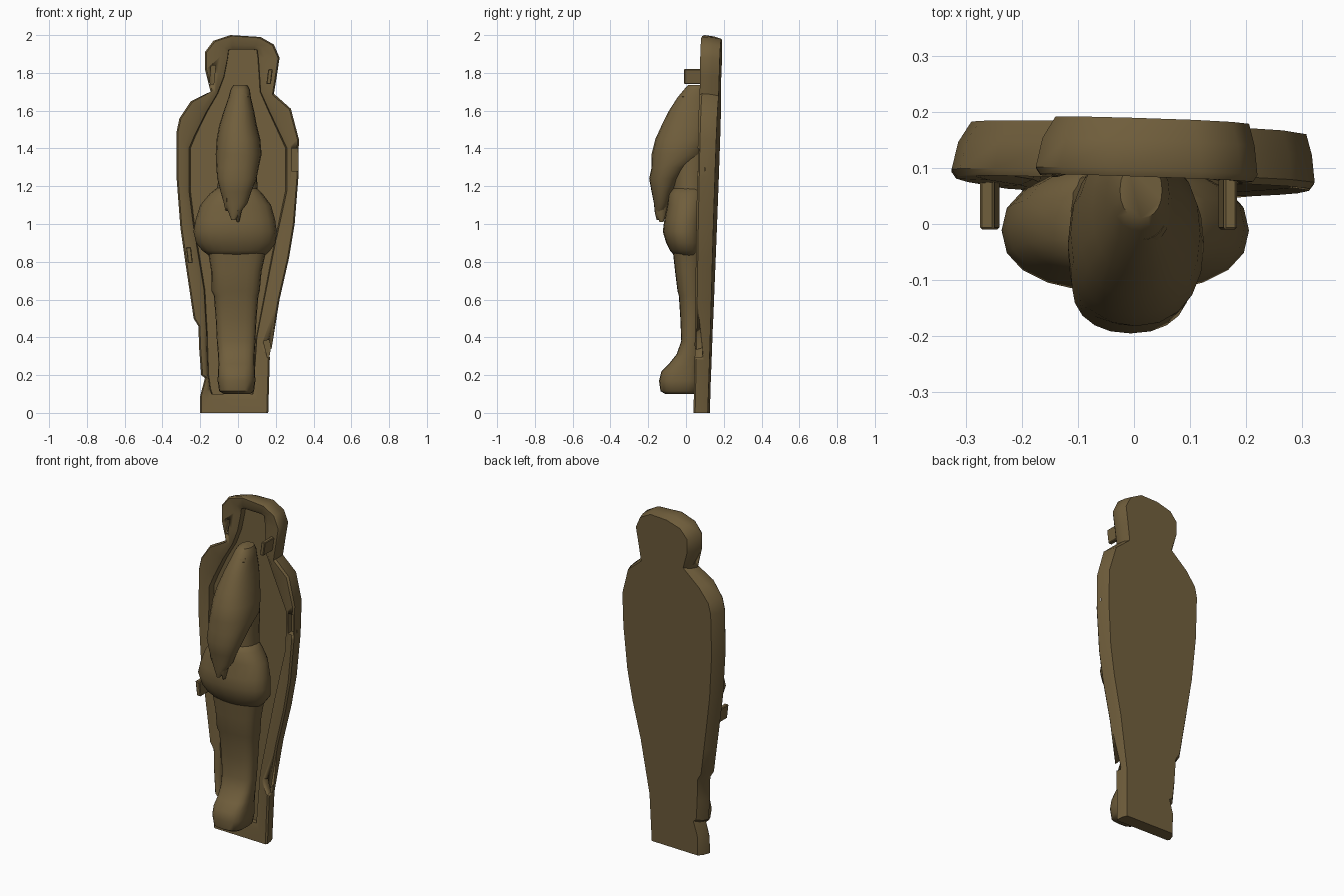
import bpy, bmesh, math
from mathutils import Vector

wood = bpy.data.materials.new("aged brown")
wood.diffuse_color = (0.162, 0.112, 0.045, 1)

def finish(bm, name, angle=35):
    bmesh.ops.recalc_face_normals(bm, faces=bm.faces)
    me = bpy.data.meshes.new(name)
    bm.to_mesh(me)
    bm.free()
    ob = bpy.data.objects.new(name, me)
    bpy.context.collection.objects.link(ob)
    me.materials.append(wood)
    bpy.ops.object.select_all(action='DESELECT')
    ob.select_set(True)
    bpy.context.view_layer.objects.active = ob
    bpy.ops.object.shade_smooth_by_angle(angle=math.radians(angle))
    return ob

def bridge(bm, a, b):
    n = len(a)
    for i in range(n):
        bm.faces.new((a[i], a[(i + 1) % n], b[(i + 1) % n], b[i]))

# leaning front and back planes of the case
def front(x, z): return 0.045 + 0.020 * z - 0.035 * x
def back(x, z): return 0.120 + 0.035 * z - 0.035 * x

# case: (outer x, outer z, inner x, inner z), up the right side and down the left
rim = [(.16, 0, .08, .10), (.168, .28, .10, .40), (.22, .60, .145, .63), (.27, .82, .19, .86),
       (.30, 1.0, .225, 1.02), (.32, 1.25, .26, 1.18), (.322, 1.45, .26, 1.40), (.28, 1.61, .165, 1.60),
       (.19, 1.69, .12, 1.70), (.205, 1.78, .115, 1.78), (.22, 1.88, .108, 1.88), (.19, 1.95, .102, 1.92),
       (.12, 1.99, .08, 1.925), (-.04, 2.0, -.03, 1.925), (-.13, 1.97, -.05, 1.92), (-.175, 1.91, -.055, 1.88),
       (-.175, 1.82, -.075, 1.78), (-.145, 1.70, -.11, 1.69), (-.25, 1.65, -.17, 1.59), (-.31, 1.56, -.23, 1.47),
       (-.325, 1.49, -.26, 1.40), (-.325, 1.24, -.26, 1.18), (-.305, .98, -.235, .98), (-.275, .77, -.20, .77),
       (-.257, .65, -.18, .65), (-.235, .50, -.172, .50), (-.21, .46, -.168, .44), (-.205, .33, -.165, .34),
       (-.195, .20, -.16, .20), (-.175, .185, -.155, .17), (-.20, .09, -.15, .13), (-.20, 0, -.14, .10)]

def tuck(x, z, d):
    # pull a case point inwards from the outline
    cz = 1.84 if z > 1.69 else min(max(z, .3), 1.5)
    dx = math.copysign(min(d, abs(x)), x)
    return x - dx, z + (cz - z) * d * 4

bm = bmesh.new()
def ring(points, depth):
    return [bm.verts.new((x, front(x, z) + (back(x, z) - front(x, z)) * depth, z)) for x, z in points]

outer = [(r[0], r[1]) for r in rim]
inner = [(r[2], r[3]) for r in rim]
rear = [tuck(x, z, .035 if x < 0 else .015) for x, z in outer]
rear = [(x, 0 if o[1] == 0 else z) for (x, z), o in zip(rear, outer)]
edge = [tuck(x, z, .008) for x, z in outer]
edge = [(x, 0 if o[1] == 0 else z) for (x, z), o in zip(edge, outer)]
lip = [((o[0] * .3 + i[0] * .7), (o[1] * .3 + i[1] * .7)) for o, i in zip(outer, inner)]
loops = [ring(rear, 1), ring([((a[0] + b[0] * 2) / 3, (a[1] + b[1] * 2) / 3) for a, b in zip(rear, outer)], .62),
         ring(outer, .12), ring(edge, 0), ring(lip, .05), ring(inner, .18),
         ring([(x * .97, z) for x, z in inner], .55)]
for a, b in zip(loops, loops[1:]):
    bridge(bm, a, b)
bm.faces.new(loops[0])
bm.faces.new(loops[-1])
case = finish(bm, "coffin_case", 40)

# slots and chips cut into the rim: (x, z, width, height, tilt)
for i, (x, z, w, h, t) in enumerate([(-.135, 1.79, .022, .10, .1), (.16, .34, .03, .09, -.25),
                                     (.30, 1.34, .035, .12, 0)]):
    bm = bmesh.new()
    bmesh.ops.create_cube(bm, size=1)
    c, s = math.cos(t), math.sin(t)
    for v in bm.verts:
        px, pz = v.co.x * w, v.co.z * h
        v.co = Vector((x + px * c + pz * s, front(x, z) + v.co.y * .08, z + pz * c - px * s))
    cutter = finish(bm, "slot_cutter_%d" % i)
    cutter.hide_render = True
    mod = case.modifiers.new("slot", 'BOOLEAN')
    mod.operation = 'DIFFERENCE'
    mod.object = cutter
    bpy.context.view_layer.objects.active = case
    bpy.ops.object.modifier_apply(modifier=mod.name)
    bpy.data.objects.remove(cutter)

# body parts: rows of (z, x left, x right, y front, y back)
def loft(name, rows, power=2.0, sides=20, angle=50):
    bm = bmesh.new()
    prev = None
    for z, xl, xr, yf, yb in rows:
        cur = []
        for k in range(sides):
            a = 2 * math.pi * k / sides
            c, s = math.cos(a), math.sin(a)
            c = math.copysign(abs(c) ** (2 / power), c)
            s = math.copysign(abs(s) ** (2 / power), s)
            cur.append(bm.verts.new(((xl + xr) / 2 + c * (xr - xl) / 2, (yf + yb) / 2 + s * (yb - yf) / 2, z)))
        if prev:
            bridge(bm, prev, cur)
        else:
            bm.faces.new(cur)
        prev = cur
    bm.faces.new(prev)
    return finish(bm, name, angle)

# wrapped torso, tapering to a ragged point
loft("torso", [(1.02, -.035, -.015, -.155, -.14), (1.06, -.05, .012, -.165, -.12), (1.11, -.075, .05, -.17, -.09),
               (1.17, -.092, .07, -.182, -.07), (1.24, -.11, .098, -.195, -.03), (1.30, -.115, .11, -.182, .02),
               (1.37, -.118, .125, -.182, .11), (1.45, -.113, .118, -.162, .13), (1.52, -.10, .10, -.13, .14),
               (1.60, -.075, .085, -.09, .14), (1.67, -.05, .068, -.045, .13), (1.71, -.04, .063, -.012, .12),
               (1.735, -.025, .05, .01, .11)], 2.2)
# waist behind the hanging torso
loft("waist", [(1.10, -.13, .11, -.07, .11), (1.25, -.10, .10, -.07, .12), (1.42, -.10, .10, -.06, .125)], 2.3)
# broad hips
loft("hips", [(.83, -.15, .14, -.06, .09), (.86, -.19, .17, -.085, .09), (.90, -.222, .20, -.105, .10),
              (.96, -.236, .205, -.123, .10), (1.02, -.225, .197, -.115, .105), (1.10, -.20, .175, -.10, .11),
              (1.16, -.15, .13, -.092, .11), (1.20, -.10, .09, -.06, .10)], 2.3)
# bound legs and feet
loft("legs", [(.10, -.075, .065, -.11, .04), (.115, -.10, .085, -.135, .07), (.17, -.108, .092, -.143, .08),
              (.22, -.106, .09, -.13, .08), (.26, -.104, .088, -.09, .08), (.31, -.106, .088, -.05, .08),
              (.38, -.112, .092, -.025, .08), (.50, -.118, .098, -.03, .09), (.62, -.128, .108, -.038, .09),
              (.645, -.14, .115, -.045, .09), (.75, -.142, .125, -.058, .09), (.86, -.16, .15, -.07, .09)], 2.8)
# folded collar at the neck
loft("neck_fold", [(1.655, -.02, .045, -.03, .03), (1.675, -.03, .06, -.036, .04), (1.69, -.028, .055, -.028, .04)])

# jagged linen flaps hanging beside the torso tip
for name, x, z in (("wrap_flap_left", -.06, 1.13), ("wrap_flap_right", .0, 1.07)):
    loft(name, [(z - .06, x - .006, x + .006, -.14, -.12), (z, x - .02, x + .02, -.165, -.1),
                (z + .08, x - .025, x + .025, -.165, -.08)], sides=8)

# joining pegs standing out of the rim
def peg(name, x, z, w, h, lean):
    bm = bmesh.new()
    bmesh.ops.create_cube(bm, size=1)
    for v in bm.verts:
        yy = -.01 if v.co.y < 0 else .11
        v.co = Vector((x + v.co.x * w + lean * v.co.z, yy, z + v.co.z * h))
    bmesh.ops.bevel(bm, geom=bm.edges[:], offset=.004, segments=1, affect='EDGES')
    finish(bm, name, 30)

peg("peg_head", .167, 1.78, .024, .08, .01)
peg("peg_hip", -.257, .835, .026, .085, -.01)
